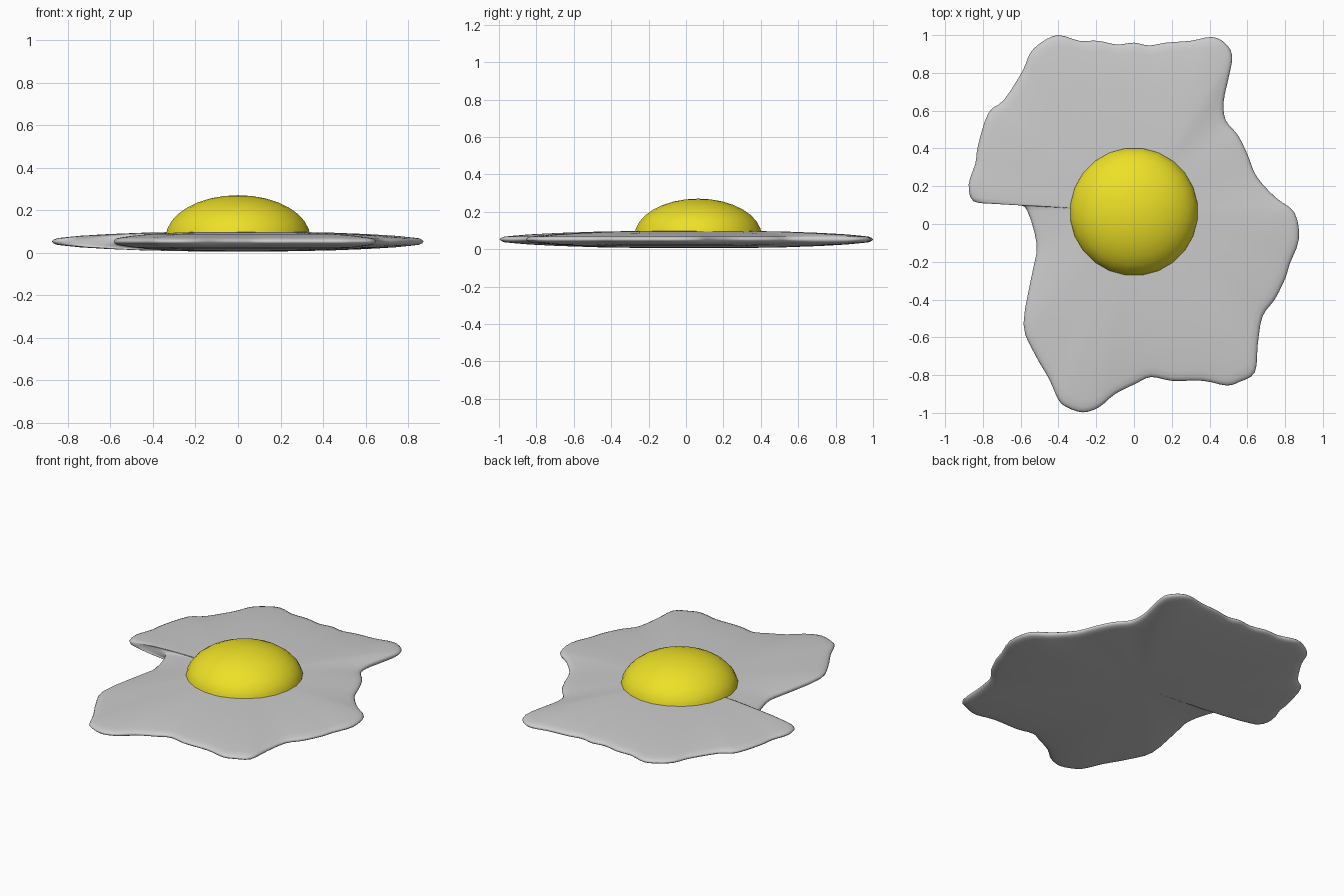
import bpy, bmesh, math
from mathutils import Vector

if "Cube" in bpy.data.objects:
    bpy.data.objects.remove(bpy.data.objects["Cube"])

# Outline of the egg white seen from above
OUTLINE = [(-.40, 1.0), (-.29, .97), (-.19, .97), (-.09, .95), (0, .96), (.08, .945),
           (.17, .96), (.30, .97), (.41, .99), (.48, .96), (.52, .89), (.50, .77),
           (.475, .65), (.485, .55), (.55, .47), (.60, .37), (.65, .25), (.75, .14),
           (.85, .06), (.873, -.08), (.825, -.21), (.80, -.29), (.745, -.40), (.68, -.49),
           (.655, -.64), (.64, -.785), (.56, -.835), (.49, -.855), (.365, -.83), (.20, -.83),
           (.09, -.81), (.01, -.845), (-.10, -.90), (-.185, -.97), (-.27, -.997),
           (-.355, -.97), (-.40, -.93), (-.45, -.82), (-.53, -.68), (-.585, -.53),
           (-.54, -.265), (-.515, -.11), (-.565, .07), (-.615, .10), (-.735, .11),
           (-.85, .12), (-.875, .21), (-.84, .32), (-.825, .42), (-.77, .59),
           (-.69, .655), (-.59, .81), (-.55, .905), (-.485, .965)]
CENTRE = Vector((0, 0.065))
MID_Z = 0.052

# (scale towards the centre, half thickness)
PROFILE = [(1, 0), (.993, .008), (.975, .015), (.94, .019), (.85, .027),
           (.7, .035), (.5, .042), (.25, .046)]


def smooth_loop(points, steps=3):
    """Closed Catmull-Rom curve through the points."""
    p = [Vector(q) for q in points]
    n, out = len(p), []
    for i in range(n):
        a, b, c, d = p[i - 1], p[i], p[(i + 1) % n], p[(i + 2) % n]
        for k in range(steps):
            t = k / steps
            out.append(0.5 * (2 * b + (c - a) * t + (2 * a - 5 * b + 4 * c - d) * t * t
                              + (3 * b - a - 3 * c + d) * t ** 3))
    return out


def finish(bm, name):
    bmesh.ops.recalc_face_normals(bm, faces=bm.faces)
    for f in bm.faces:
        f.smooth = True
    mesh = bpy.data.meshes.new(name)
    bm.to_mesh(mesh)
    bm.free()
    obj = bpy.data.objects.new(name, mesh)
    bpy.context.collection.objects.link(obj)
    return obj


def loft(bm, rings, top):
    """Bridge closed rings and fan the last one to a pole."""
    n = len(rings[0])
    for r0, r1 in zip(rings, rings[1:]):
        for i in range(n):
            j = (i + 1) % n
            bm.faces.new((r0[i], r0[j], r1[j], r1[i]))
    pole = bm.verts.new(top)
    for i in range(n):
        bm.faces.new((rings[-1][i], rings[-1][(i + 1) % n], pole))


# Egg white: thin lens with a ragged rim
bm = bmesh.new()
edge = smooth_loop(OUTLINE)


def white_ring(s, h):
    return [bm.verts.new((*(CENTRE + (p - CENTRE) * s), MID_Z + h)) for p in edge]


rim = white_ring(*PROFILE[0])
for sign in (1, -1):
    rings = [rim] + [white_ring(s, sign * h) for s, h in PROFILE[1:]]
    loft(bm, rings, (*CENTRE, MID_Z + sign * .047))
finish(bm, "egg_white")

# Yolk: flattened dome resting in the white
bm = bmesh.new()
SIDES, BANDS, RADIUS, BASE_Z, HEIGHT = 24, 8, 0.343, 0.07, 0.2
rings = []
for k in range(BANDS):
    a = k / BANDS * math.pi / 2
    r, z = RADIUS * math.cos(a), BASE_Z + HEIGHT * math.sin(a)
    angles = [(i + .5) * math.tau / SIDES for i in range(SIDES)]
    rings.append([bm.verts.new((CENTRE.x + r * math.cos(t), CENTRE.y + r * math.sin(t), z))
                  for t in angles])
loft(bm, rings, (*CENTRE, BASE_Z + HEIGHT))
bm.faces.new(rings[0])
yolk = finish(bm, "yolk")
mat = bpy.data.materials.new("yolk_yellow")
mat.diffuse_color = (0.85, 0.75, 0.02, 1)
mat.use_nodes = True
mat.node_tree.nodes["Principled BSDF"].inputs["Base Color"].default_value = mat.diffuse_color
yolk.data.materials.append(mat)

# Keep the yolk's hidden base edge sharp
bpy.context.view_layer.objects.active = yolk
yolk.select_set(True)
bpy.ops.object.shade_smooth_by_angle(angle=math.radians(40))
